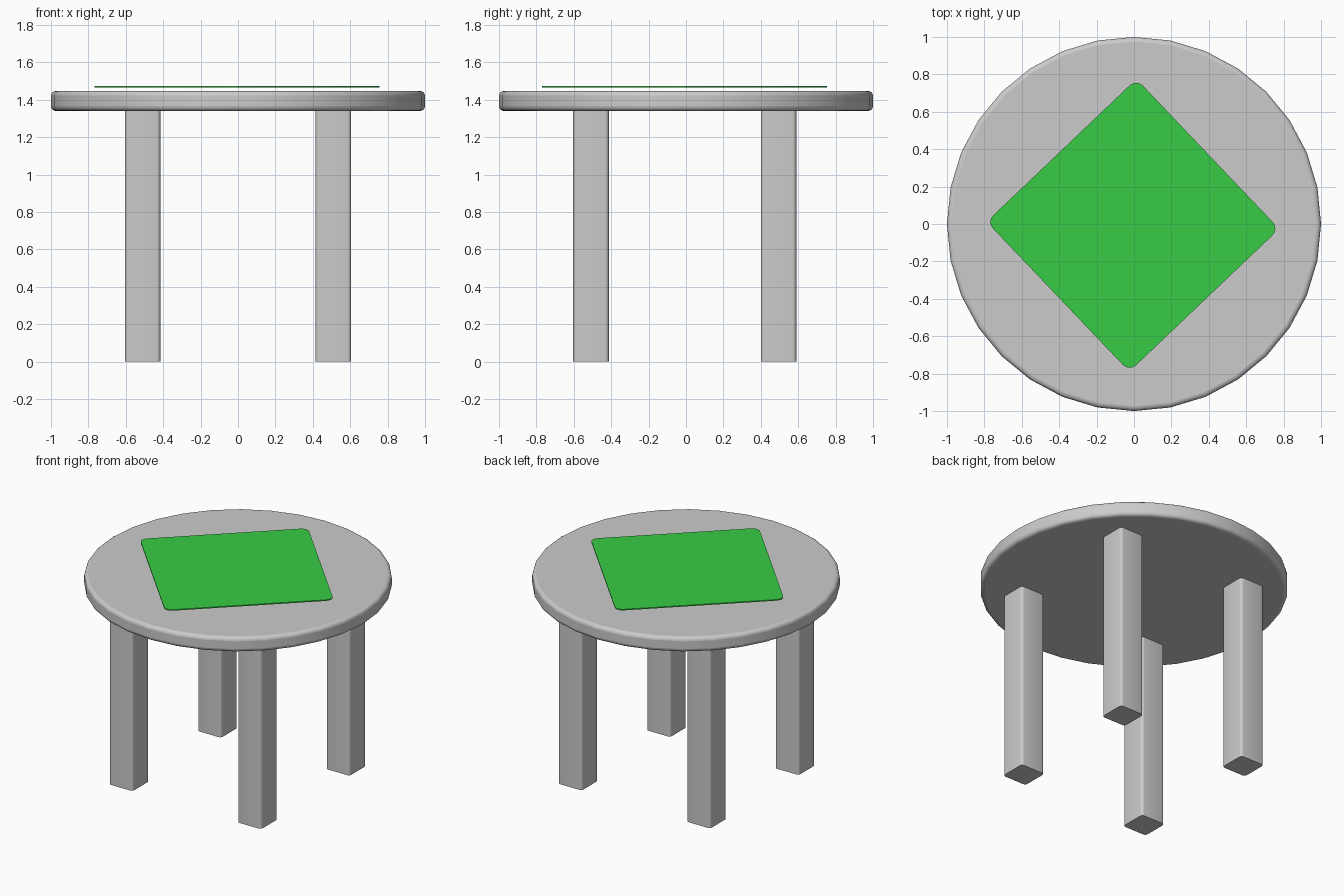
import bpy, bmesh, math

if "Cube" in bpy.data.objects:
    bpy.data.objects.remove(bpy.data.objects["Cube"])


def smooth(obj):
    bpy.ops.object.select_all(action='DESELECT')
    obj.select_set(True)
    bpy.context.view_layer.objects.active = obj
    bpy.ops.object.shade_smooth_by_angle(angle=math.radians(40))


def rounded_box(name, size, centre, radius, turn=0.0):
    """Box whose upright edges are rounded."""
    bm = bmesh.new()
    bmesh.ops.create_cube(bm, size=1)
    bmesh.ops.scale(bm, vec=size, verts=bm.verts)
    upright = [e for e in bm.edges
               if abs(e.verts[0].co.z - e.verts[1].co.z) > size[2] * 0.5]
    bmesh.ops.bevel(bm, geom=upright, offset=radius, segments=4,
                    profile=0.5, affect='EDGES')
    mesh = bpy.data.meshes.new(name)
    bm.to_mesh(mesh)
    bm.free()
    obj = bpy.data.objects.new(name, mesh)
    bpy.context.collection.objects.link(obj)
    obj.location = centre
    obj.rotation_euler.z = turn
    smooth(obj)
    return obj


# Round table top with softened rims
bpy.ops.mesh.primitive_cylinder_add(vertices=32, radius=1, depth=0.106,
                                    location=(0, 0, 1.394))
top = bpy.context.object
top.name = "table_top"
rim = top.modifiers.new("rim", 'BEVEL')
rim.width = 0.025
rim.segments = 4
rim.limit_method = 'ANGLE'
rim.angle_limit = math.radians(40)
smooth(top)

# Four square legs
for x, side in ((-0.51, "left"), (0.51, "right")):
    for y, end in ((-0.508, "front"), (0.495, "back")):
        rounded_box(f"{end}_{side}_leg", (0.19, 0.19, 1.35),
                    (x, y, 0.675), 0.02)

# Green cloth hovering just above the top
cloth = rounded_box("cloth", (1.107, 1.107, 0.008), (-0.006, -0.007, 1.471),
                    0.05, math.radians(43.6))
green = bpy.data.materials.new("green")
green.diffuse_color = (0.04, 0.6, 0.06, 1)
green.use_nodes = True
green.node_tree.nodes["Principled BSDF"].inputs["Base Color"].default_value = green.diffuse_color
cloth.data.materials.append(green)
